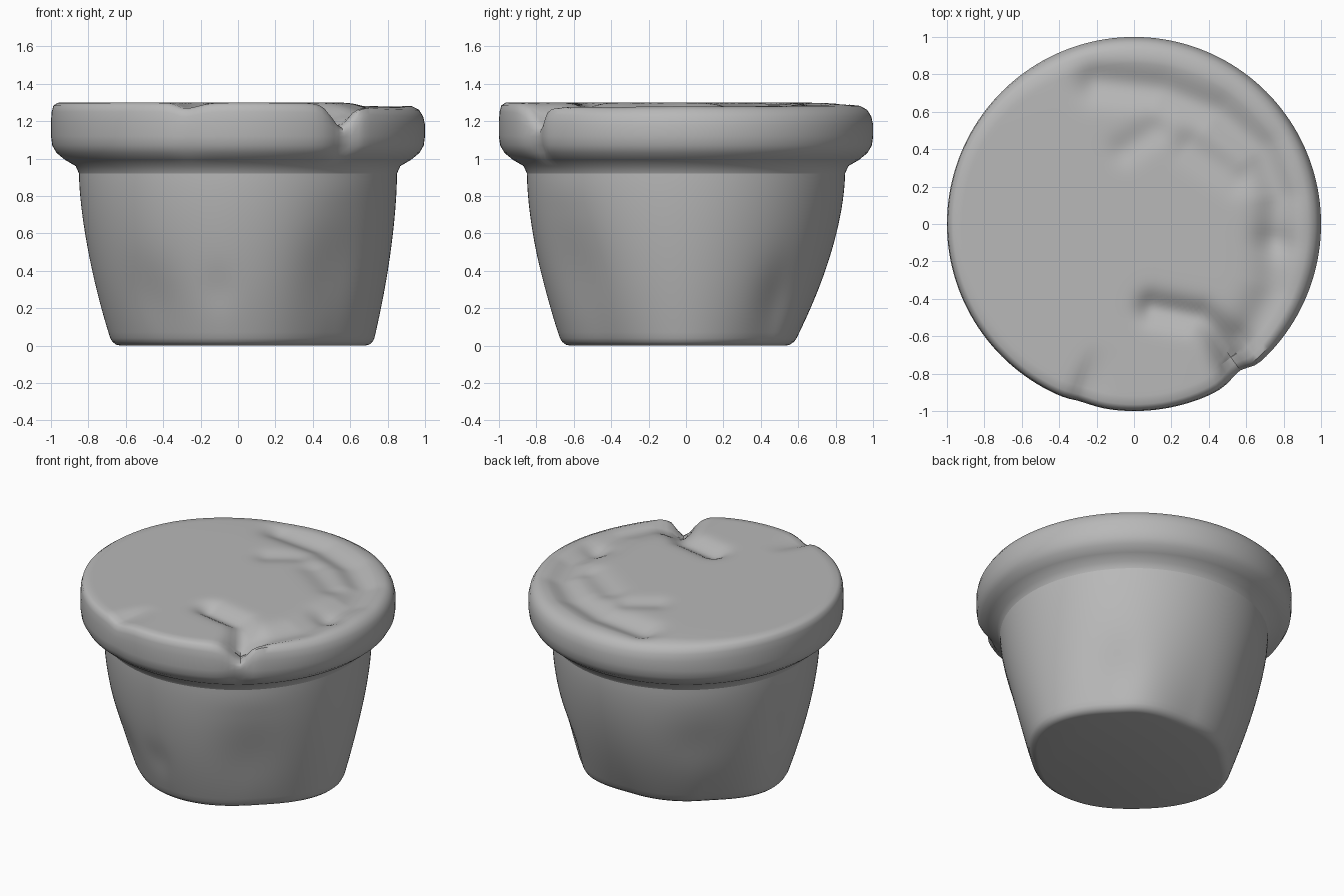
import bpy
import bmesh
from math import radians, sin, cos, pi, exp, atan2, hypot
from mathutils import Vector

if "Cube" in bpy.data.objects:
    bpy.data.objects.remove(bpy.data.objects["Cube"])

SEGMENTS = 160
grey = bpy.data.materials.new("plain_grey")
grey.use_nodes = True
grey.diffuse_color = (0.48, 0.48, 0.48, 1)
grey.node_tree.nodes["Principled BSDF"].inputs["Base Color"].default_value = grey.diffuse_color


def smooth(t):
    t = min(max(t, 0), 1)
    return t * t * (3 - 2 * t)


def angle_gap(a, b):
    return (a - b + pi) % (2 * pi) - pi


def around(values, a):
    """Blend evenly spaced values smoothly around the circle."""
    n = len(values)
    k = (a / (2 * pi) * n) % n
    i = int(k)
    return values[i % n] + (values[(i + 1) % n] - values[i % n]) * smooth(k - i)


def build_rings(name, rows, point, start_cap=False, end_point=None):
    """Skin rings of points; point(row, angle) gives each position."""
    bm = bmesh.new()
    rings = [[bm.verts.new(point(row, 2 * pi * j / SEGMENTS)) for j in range(SEGMENTS)]
             for row in rows]
    for low, high in zip(rings, rings[1:]):
        for j in range(SEGMENTS):
            k = (j + 1) % SEGMENTS
            bm.faces.new((low[j], low[k], high[k], high[j]))
    if start_cap:
        bm.faces.new(list(reversed(rings[0])))
    if end_point:
        tip = bm.verts.new(end_point)
        for j in range(SEGMENTS):
            bm.faces.new((rings[-1][j], rings[-1][(j + 1) % SEGMENTS], tip))
    mesh = bpy.data.meshes.new(name)
    bm.to_mesh(mesh)
    bm.free()
    mesh.materials.append(grey)
    obj = bpy.data.objects.new(name, mesh)
    bpy.context.collection.objects.link(obj)
    bpy.ops.object.select_all(action='DESELECT')
    obj.select_set(True)
    bpy.context.view_layer.objects.active = obj
    bpy.ops.object.shade_smooth_by_angle(angle=radians(50))
    return obj


# Tapered body: uneven base outline, bulging wall, shallow hammered dents
BASE_RADII = [0.72, 0.655, 0.57, 0.575, 0.67, 0.64, 0.66, 0.645]
WALL_DENTS = [  # angle, height, angular width, height spread, depth
    (-50, 0.4, 0.28, 0.3, 0.03), (42, 0.25, 0.2, 0.2, 0.025),
    (172, 0.5, 0.12, 0.25, 0.02), (-128, 0.25, 0.25, 0.2, 0.02),
    (130, 0.5, 0.25, 0.2, 0.015), (-98, 0.3, 0.12, 0.12, 0.01),
]
WALL_TOP = 0.92


def body_point(row, a):
    z, inset = row
    base = around(BASE_RADII, a)
    r = base + (0.85 - base) * (1 - (1 - z / WALL_TOP) ** 1.7) - inset
    fade = smooth((WALL_TOP - z) / 0.2)
    for deg, dz, width, spread, depth in WALL_DENTS:
        u = angle_gap(a, radians(deg)) / width
        v = (z - dz) / spread
        r -= depth * fade * exp(-u * u - v * v)
    return (r * cos(a), r * sin(a), z)


body_rows = [(0, 0.04), (0.005, 0.02), (0.02, 0.005)]
body_rows += [(0.04 + (WALL_TOP - 0.04) * i / 28, 0) for i in range(29)]
build_rings("pot_body", body_rows, body_point, start_cap=True)

# Thick rim and its filled top: crisp lip on one side, worn lip on the other
LIP_BOTTOM = [(0.85, 0.92), (0.868, 0.96), (0.925, 0.993), (0.97, 1.03),
              (0.993, 1.07), (1, 1.12)]
LIP_CRISP = [(1, 1.2), (0.996, 1.25), (0.987, 1.283), (0.965, 1.298), (0.92, 1.3)]
LIP_WORN = [(1, 1.18), (0.99, 1.225), (0.968, 1.26), (0.93, 1.282), (0.88, 1.293)]
lip_rows = [(p, p) for p in LIP_BOTTOM] + list(zip(LIP_CRISP, LIP_WORN))
for i in range(1, 40):
    s = 1 - i / 40
    lip_rows.append(((0.92 * s, 1.3), (0.88 * s, 1.3 - 0.007 * s ** 8)))

# Hollows pressed into the top: path, width, depth
HOLLOWS = [
    ([(0.75, -0.05), (0.77, 0.15), (0.68, 0.4), (0.45, 0.6), (0.15, 0.72), (-0.2, 0.76)],
     0.1, 0.05),
    ([(0.1, -0.45), (0.35, -0.5), (0.52, -0.62), (0.6, -0.72)], 0.08, 0.055),
    ([(0.62, -0.6), (0.75, -0.35), (0.76, -0.15)], 0.11, 0.04),
    ([(0.1, 0.5), (-0.05, 0.4)], 0.08, 0.02),
    ([(0.3, 0.42), (0.55, 0.25)], 0.09, 0.025),
]
# Chips in the lip: angle, width before, width after, depth
CHIPS = [(-54, 0.06, 0.1, 0.11), (-107, 0.1, 0.06, 0.03)]


def path_distance(p, path):
    best = 9
    for a, b in zip(path, path[1:]):
        a, b = Vector(a), Vector(b)
        t = min(max((p - a).dot(b - a) / (b - a).length_squared, 0), 1)
        best = min(best, (p - a.lerp(b, t)).length)
    return best


def rim_point(row, a):
    worn = smooth(0.5 + 0.9 * cos(a - radians(40)))
    (r0, z0), (r1, z1) = row
    r, z = r0 + (r1 - r0) * worn, z0 + (z1 - z0) * worn
    p = Vector((r * cos(a), r * sin(a)))
    if z > 1.27:
        drop = sum(depth * exp(-(path_distance(p, path) / width) ** 2)
                   for path, width, depth in HOLLOWS)
        z -= min(drop, 0.075) * smooth((1 - r) / 0.12)
    for deg, before, after, depth in CHIPS:
        gap = angle_gap(a, radians(deg))
        u = gap / (after if gap < 0 else before)
        cut = exp(-u * u) * smooth((r - 0.65) / 0.3)
        z -= depth * cut * smooth((z - 1.1) / 0.18)
        if z > 1.0 and r > 0.9:
            p *= 1 - 0.3 * depth * cut
    return (p.x, p.y, z)


build_rings("rim_and_filled_top", lip_rows, rim_point, end_point=(0, 0, 1.3))
